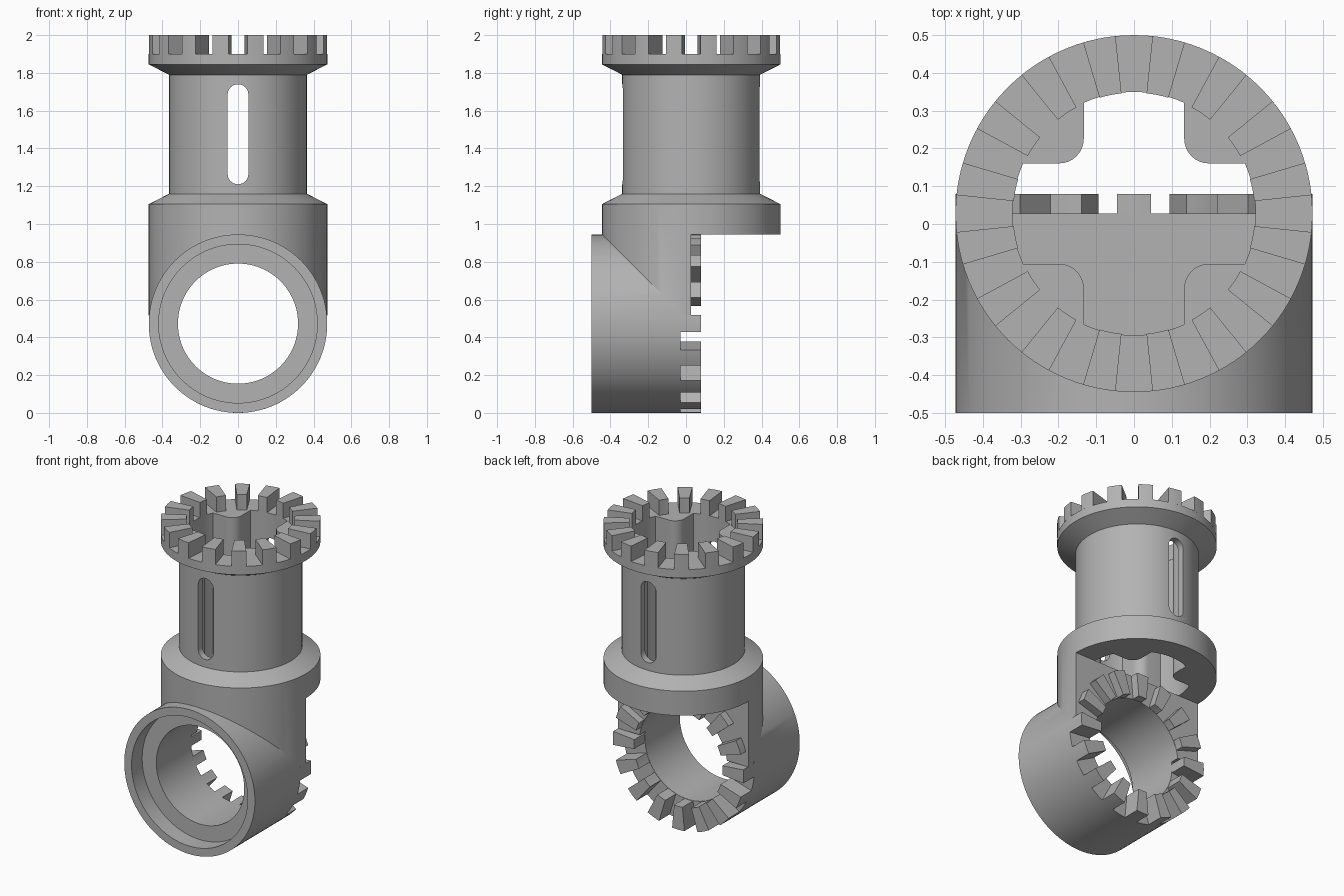
import bpy, bmesh
from math import sin, cos, pi, radians, asin
from mathutils import Matrix, Vector

cube = bpy.data.objects.get("Cube")
if cube:
    bpy.data.objects.remove(cube, do_unlink=True)

grey = bpy.data.materials.new("matte grey")
grey.use_nodes = True
grey.diffuse_color = (0.45, 0.45, 0.45, 1)
grey.node_tree.nodes["Principled BSDF"].inputs["Base Color"].default_value = (0.45, 0.45, 0.45, 1)

R, BORE = 0.4725, 0.318       # shared outer and inner radii
YC, ZC = 0.0275, 0.4725       # upright axis y, crossing axis z
SLAB = 0.945                  # underside of the rear overhang
FACE = -0.03                  # rear face of the crossing sleeve
SEGS = 96
UPRIGHT = Matrix.Translation((0, YC, 0))
# local z runs along world +y, local y runs down
CROSSING = Matrix.Translation((0, 0, ZC)) @ Matrix.Rotation(-pi / 2, 4, 'X')


def finish(name, bm, matrix):
    bm.transform(matrix)
    bmesh.ops.recalc_face_normals(bm, faces=bm.faces)
    mesh = bpy.data.meshes.new(name)
    bm.to_mesh(mesh)
    bm.free()
    mesh.materials.append(grey)
    obj = bpy.data.objects.new(name, mesh)
    bpy.context.collection.objects.link(obj)
    return obj


def prism(bm, outline, z0, z1):
    low = [bm.verts.new((x, y, z0)) for x, y in outline]
    high = [bm.verts.new((x, y, z1)) for x, y in outline]
    n = len(outline)
    bm.faces.new(low[::-1])
    bm.faces.new(high)
    for i in range(n):
        j = (i + 1) % n
        bm.faces.new((low[i], low[j], high[j], high[i]))


def extruded(name, outline, z0, z1, matrix):
    bm = bmesh.new()
    prism(bm, outline, z0, z1)
    return finish(name, bm, matrix)


def turned(name, profile, matrix):
    bm = bmesh.new()
    rings = [[bm.verts.new((r * cos(2 * pi * i / SEGS), r * sin(2 * pi * i / SEGS), z))
              for i in range(SEGS)] for r, z in profile]
    bm.faces.new(rings[0][::-1])
    bm.faces.new(rings[-1])
    for a, b in zip(rings, rings[1:]):
        for i in range(SEGS):
            j = (i + 1) % SEGS
            bm.faces.new((a[i], a[j], b[j], b[i]))
    return finish(name, bm, matrix)


def arc(cx, cy, r, a0, a1, n):
    return [(cx + r * cos(a0 + (a1 - a0) * i / n), cy + r * sin(a0 + (a1 - a0) * i / n))
            for i in range(n + 1)]


def combine(target, tool, operation):
    mod = target.modifiers.new(operation.lower(), 'BOOLEAN')
    mod.operation = operation
    mod.solver = 'EXACT'
    mod.object = tool
    bpy.context.view_layer.update()
    bpy.context.view_layer.objects.active = target
    bpy.ops.object.modifier_apply(modifier=mod.name)
    bpy.data.objects.remove(tool, do_unlink=True)


def smooth(obj):
    bpy.ops.object.select_all(action='DESELECT')
    obj.select_set(True)
    bpy.context.view_layer.objects.active = obj
    bpy.ops.object.shade_smooth_by_angle(angle=radians(25))


# Upright column with a collar at each end
body = turned("coupling_body", [(R, 0.515), (R, 1.105), (0.365, 1.16), (0.365, 1.79),
                                (R, 1.845), (R, 1.9)], UPRIGHT)

# Cross-shaped socket with rounded inner corners
half, fillet = 0.133, 0.065
spread = asin(half / 0.322)
quarter = arc(0, 0, 0.322, -spread, spread, 12)
quarter += arc(half + fillet, half + fillet, fillet, 1.5 * pi, pi, 8)
cross = []
for k in range(4):
    c, s = cos(k * pi / 2), sin(k * pi / 2)
    cross += [(x * c - y * s, x * s + y * c) for x, y in quarter]
combine(body, extruded("socket_cutter", cross, SLAB, 2.1, UPRIGHT), 'DIFFERENCE')

# Rounded slot through the front and back walls
w = 0.055
slot = arc(0, -1.685, w, pi, 2 * pi, 12) + arc(0, -1.265, w, 0, pi, 12)
combine(body, extruded("slot_cutter", slot, -1, 1,
                       Matrix.Rotation(-pi / 2, 4, 'X')), 'DIFFERENCE')

# Clear the space behind the column, under the overhang
block = [(-1, YC), (1, YC), (1, 1), (-1, 1)]
combine(body, extruded("rear_cutter", block, 0, SLAB, Matrix()), 'DIFFERENCE')

# Crossing sleeve, its bore and the front recess
combine(body, turned("sleeve", [(R, -0.5), (R, FACE)], CROSSING), 'UNION')
combine(body, turned("bore_cutter", [(0.42, -0.7), (0.42, -0.39), (BORE, -0.39), (BORE, 0.5)],
                     CROSSING), 'DIFFERENCE')
smooth(body)


# Rings of sixteen wedge teeth
def teeth(name, count, offset, span, base, top, matrix):
    bm = bmesh.new()
    for k in range(count):
        mid = 2 * pi * (k + offset) / count
        wedge = arc(0, 0, R, mid - span, mid + span, 4) + arc(0, 0, BORE + 0.002, mid + span, mid - span, 4)
        prism(bm, wedge, base(mid), top)
    smooth(finish(name, bm, matrix))


teeth("upright_teeth", 16, 0.5, radians(5.3), lambda a: 1.9, 2.0, UPRIGHT)
# upper teeth of the sleeve start at the flat column wall
teeth("sleeve_teeth", 16, 0, radians(5.4),
      lambda a: YC if sin(a) < -0.1 else FACE, 0.08, CROSSING)
